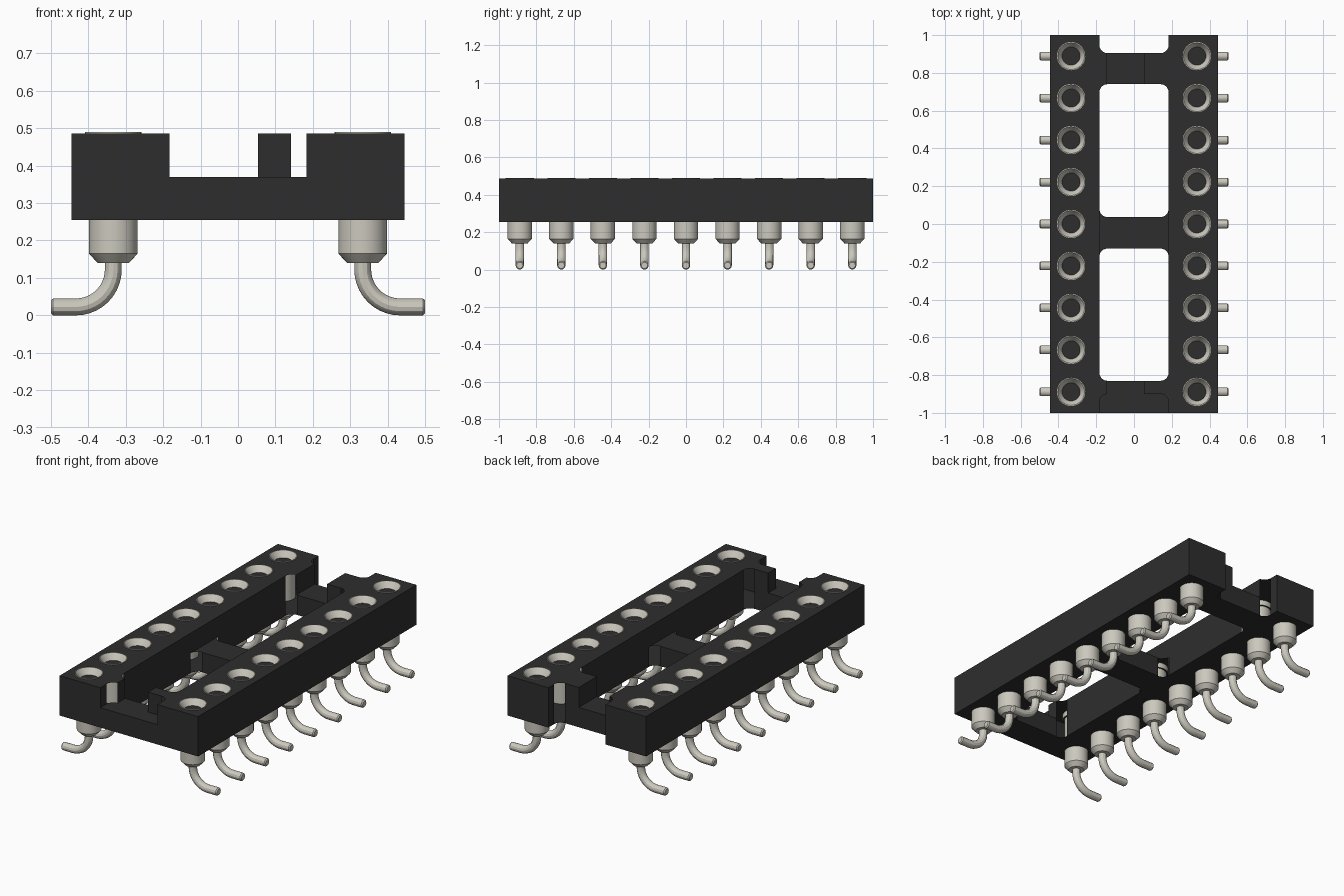
import bpy, bmesh, math
from mathutils import Vector, Matrix

if "Cube" in bpy.data.objects:
    bpy.data.objects.remove(bpy.data.objects["Cube"])

BASE, FLOOR, TOP = 0.255, 0.37, 0.486   # body underside, low bridge height, body top
INNER, FILLET = 0.183, 0.042            # inner wall of each rail, opening corner radius
ROW_X, PITCH, COUNT = 0.333, 2 / 9, 9


def material(name, color):
    m = bpy.data.materials.new(name)
    m.use_nodes = True
    m.diffuse_color = (*color, 1)
    m.node_tree.nodes["Principled BSDF"].inputs["Base Color"].default_value = (*color, 1)
    return m


black = material("black plastic", (0.027, 0.027, 0.027))
metal = material("tin metal", (0.60, 0.58, 0.51))


def add_object(name, mesh, mat):
    mesh.materials.clear()
    mesh.materials.append(mat)
    ob = bpy.data.objects.new(name, mesh)
    bpy.context.collection.objects.link(ob)
    return ob


def from_bmesh(name, bm, mat):
    bmesh.ops.recalc_face_normals(bm, faces=bm.faces)
    mesh = bpy.data.meshes.new(name)
    bm.to_mesh(mesh)
    bm.free()
    return add_object(name, mesh, mat)


def box(name, x, y, z, fillet=0):
    """Box from (low, high) ranges, with optional rounded vertical edges."""
    bm = bmesh.new()
    bmesh.ops.create_cube(bm, size=1)
    for v in bm.verts:
        v.co = [r[0] if c < 0 else r[1] for c, r in zip(v.co, (x, y, z))]
    if fillet:
        upright = [e for e in bm.edges
                   if abs((e.verts[0].co - e.verts[1].co).normalized().z) > 0.9]
        bmesh.ops.bevel(bm, geom=upright, offset=fillet, segments=6,
                        profile=0.5, affect='EDGES')
    return from_bmesh(name, bm, black)


def evaluated_mesh(ob):
    deps = bpy.context.evaluated_depsgraph_get()
    deps.update()
    return bpy.data.meshes.new_from_object(ob.evaluated_get(deps))


# Cutters for the body: openings, low bridge, end notch, key slots
across, above, through = (-INNER, INNER), (FLOOR, 0.7), (0, 0.7)
key = (-0.143, 0.054)
cutters = [
    box("back_opening", across, (0.905, 1.3), through, FILLET),
    box("rear_window", across, (0.037, 0.74), through, FILLET),
    box("front_window", across, (-0.83, -0.13), through, FILLET),
    box("front_notch", across, (-1.3, -0.9), above, FILLET),
    box("middle_slot", across, (-0.2, 0.1), above),
    box("front_key_slot", key, (-0.95, -0.8), above),
    box("back_key_slot", key, (0.7, 0.95), above),
]

# Cutter for all contact sockets
bm = bmesh.new()
rows = [(side, (i - COUNT // 2) * PITCH) for side in (-1, 1) for i in range(COUNT)]
for side, y in rows:
    bmesh.ops.create_cone(bm, cap_ends=True, segments=32, radius1=0.074, radius2=0.074,
                          depth=0.1, matrix=Matrix.Translation((side * ROW_X, y, 0.505)))
cutters.append(from_bmesh("socket_holes", bm, black))

# Body: two rails joined by three bridges
block = box("block", (-0.444, 0.444), (-1, 1), (BASE, TOP))
for c in cutters:
    c.hide_render = True
    mod = block.modifiers.new(c.name, 'BOOLEAN')
    mod.operation, mod.solver, mod.object = 'DIFFERENCE', 'EXACT', c
body = add_object("body", evaluated_mesh(block), black)
for ob in cutters + [block]:
    bpy.data.objects.remove(ob)

# The rounded inner corners are open, exposing the contacts
bm = bmesh.new()
bm.from_mesh(body.data)
bm.normal_update()
rounded = [f for f in bm.faces
           if abs(f.normal.x) > 0.05 and abs(f.normal.y) > 0.05
           and abs(f.calc_center_median().x) < INNER + 0.01]
bmesh.ops.delete(bm, geom=rounded, context='FACES')
bm.to_mesh(body.data)
bm.free()

# Contact barrel: turned profile with a conical cup
profile = [(0, 0.14), (0.042, 0.14), (0.065, 0.165), (0.065, 0.455), (0.075, 0.455),
           (0.075, 0.49), (0.071, 0.49), (0.025, 0.42), (0, 0.42)]
bm = bmesh.new()
verts = [bm.verts.new((r, 0, z)) for r, z in profile]
edges = [bm.edges.new(pair) for pair in zip(verts, verts[1:])]
bmesh.ops.spin(bm, geom=verts + edges, cent=(0, 0, 0), axis=(0, 0, 1),
               angle=math.tau, steps=32)
bmesh.ops.remove_doubles(bm, verts=bm.verts, dist=0.0005)
barrel = from_bmesh("contact_barrel", bm, metal)

# Contact lead: round wire bent outward
WIRE, BEND = 0.0225, 0.1
points = [(0, 0.16, 1)]
for i in range(11):
    a = math.pi / 2 * i / 10
    points.append((BEND * (1 - math.cos(a)), WIRE + BEND * (1 - math.sin(a)), 1))
points += [(0.161, WIRE, 1), (0.167, WIRE, 0.75)]
curve = bpy.data.curves.new("lead_path", 'CURVE')
curve.dimensions = '3D'
curve.bevel_depth, curve.bevel_resolution, curve.use_fill_caps = WIRE, 4, True
spline = curve.splines.new('POLY')
spline.points.add(len(points) - 1)
for p, (x, z, r) in zip(spline.points, points):
    p.co, p.radius = (x, 0, z, 1), r
path = bpy.data.objects.new("lead_path", curve)
bpy.context.collection.objects.link(path)
lead = add_object("contact_lead", evaluated_mesh(path), metal)
bpy.data.objects.remove(path)

# Smooth shading on the shared contact meshes
bpy.ops.object.select_all(action='DESELECT')
for ob in (barrel, lead):
    ob.select_set(True)
bpy.context.view_layer.objects.active = barrel
bpy.ops.object.shade_smooth_by_angle(angle=math.radians(30))

# Two rows of contacts, leads turned outward
for source in (barrel, lead):
    for n, (side, y) in enumerate(rows):
        ob = source if n == 0 else source.copy()
        if n:
            bpy.context.collection.objects.link(ob)
        ob.name = f"{source.data.name}_{'left' if side > 0 else 'right'}_{n % COUNT + 1}"
        ob.location = (side * ROW_X, y, 0)
        ob.rotation_euler.z = 0 if side > 0 else math.pi
